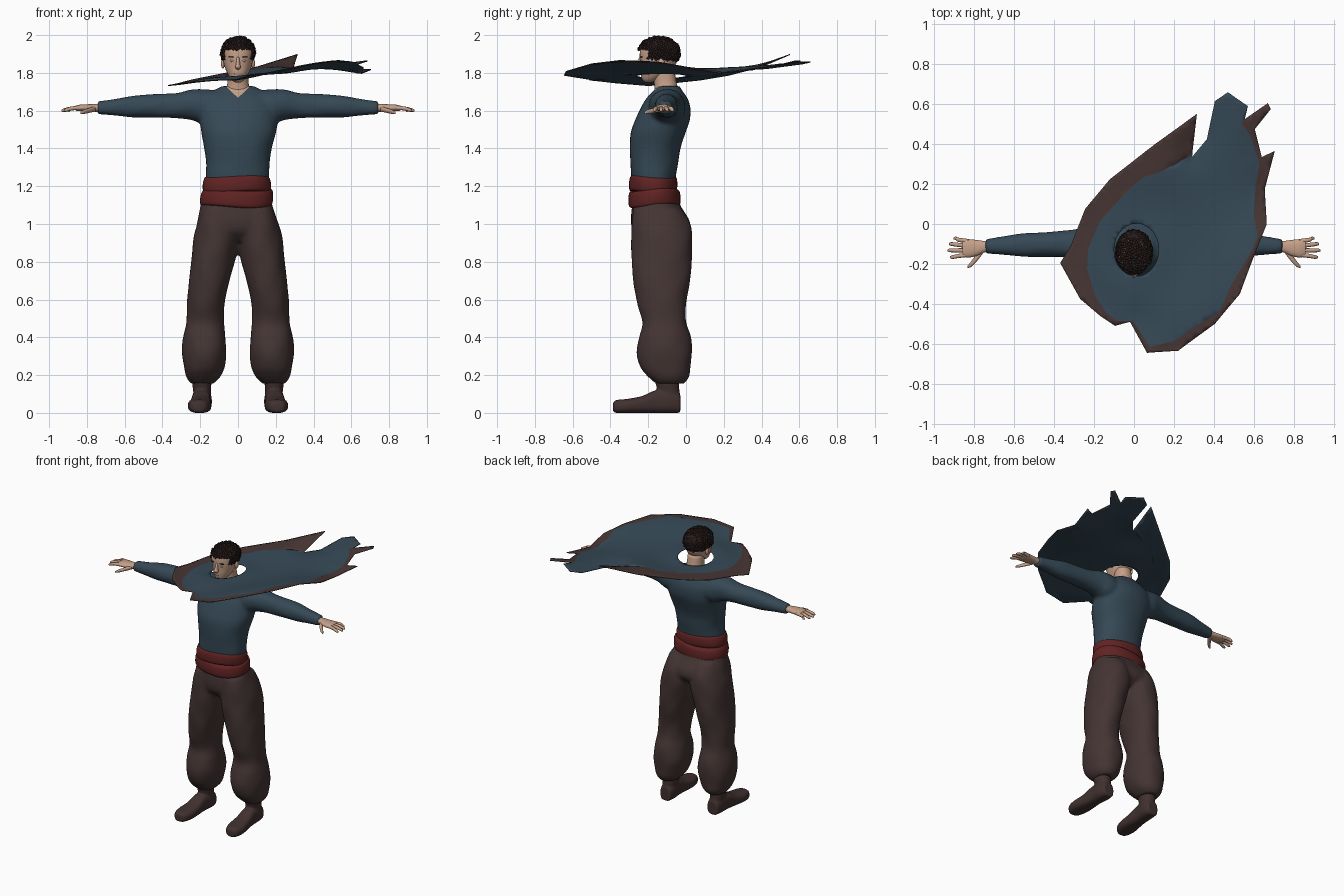
import bpy, bmesh, math, random
from mathutils import Vector, Matrix
from mathutils.geometry import delaunay_2d_cdt

if "Cube" in bpy.data.objects:
    bpy.data.objects.remove(bpy.data.objects["Cube"])

random.seed(4)


def material(name, r, g, b):
    m = bpy.data.materials.new(name)
    m.diffuse_color = (r, g, b, 1)
    m.use_nodes = True
    m.node_tree.nodes["Principled BSDF"].inputs["Base Color"].default_value = m.diffuse_color
    return m


SKIN = material("skin", 0.56, 0.35, 0.25)
HAIR = material("dark hair", 0.021, 0.012, 0.011)
BLUE = material("slate blue cloth", 0.036, 0.066, 0.092)
BROWN = material("brown trousers", 0.058, 0.035, 0.034)
TRIM = material("brown cape trim", 0.062, 0.036, 0.033)
RED = material("dark red sash", 0.12, 0.017, 0.017)
BOOT = material("boot leather", 0.052, 0.031, 0.029)
EYE = material("pale eye", 0.40, 0.42, 0.44)
LIP = material("lip", 0.42, 0.20, 0.16)

AXES = {'z': lambda t, u, v: (u, v, t), 'x': lambda t, u, v: (t, u, v), 'y': lambda t, u, v: (u, t, v)}


def loft(bm, rings, axis='z', s=1, n=32, steps=4, power=2.2, fold=0.0):
    """Smooth closed tube through rings (t, centre u, centre v, radius u, radius v)."""
    R = [rings[0]] + rings + [rings[-1]]
    dense = []
    for i in range(1, len(R) - 2):
        for k in range(steps):
            f = k / steps
            dense.append([0.5 * (2 * b + (c - a) * f + (2 * a - 5 * b + 4 * c - d) * f * f
                                 + (3 * b - a - 3 * c + d) * f ** 3)
                          for a, b, c, d in zip(*R[i - 1:i + 3])])
    dense.append(rings[-1])
    loops = []
    for t, cu, cv, ru, rv in dense:
        loop = []
        for j in range(n):
            a = 2 * math.pi * j / n
            c, d = math.cos(a), math.sin(a)
            w = 1 + fold * (math.sin(3 * a + 22 * t) + 0.6 * math.sin(5 * a - 31 * t))
            u = cu + w * ru * math.copysign(abs(c) ** (2 / power), c)
            v = cv + w * rv * math.copysign(abs(d) ** (2 / power), d)
            x, y, z = AXES[axis](t, u, v)
            loop.append(bm.verts.new((s * x, y, z)))
        loops.append(loop)
    for p, q in zip(loops, loops[1:]):
        for j in range(n):
            bm.faces.new((p[j], p[(j + 1) % n], q[(j + 1) % n], q[j]))
    bm.faces.new(loops[0])
    bm.faces.new(loops[-1])


def ball(bm, centre, radii, sub=2):
    m = Matrix.Translation(centre) @ Matrix.Diagonal((*radii, 1))
    bmesh.ops.create_icosphere(bm, subdivisions=sub, radius=1, matrix=m)


def finish(name, bm, mats, voxel=0, normals=True):
    if normals:
        bmesh.ops.recalc_face_normals(bm, faces=bm.faces[:])
    me = bpy.data.meshes.new(name)
    bm.to_mesh(me)
    bm.free()
    ob = bpy.data.objects.new(name, me)
    bpy.context.collection.objects.link(ob)
    for m in mats:
        me.materials.append(m)
    if voxel:  # fuse overlapping pieces into one skin
        bpy.context.view_layer.objects.active = ob
        r = ob.modifiers.new("fuse", 'REMESH')
        r.mode, r.voxel_size = 'VOXEL', voxel
        sm = ob.modifiers.new("soften", 'SMOOTH')
        sm.factor, sm.iterations = 0.5, 4
        for m in ("fuse", "soften"):
            bpy.ops.object.modifier_apply(modifier=m)
    ob.data.shade_smooth()
    return ob


# Boots
for s, side in ((-1, "right"), (1, "left")):
    bm = bmesh.new()
    loft(bm, [(-.387, .208, .03, .022, .022), (-.37, .207, .034, .045, .034), (-.31, .204, .037, .062, .037),
              (-.23, .198, .045, .056, .045), (-.16, .195, .06, .05, .06), (-.08, .19, .06, .052, .06),
              (-.03, .19, .05, .04, .05)], 'y', s, power=2.8)
    loft(bm, [(.03, .19, -.09, .045, .05), (.1, .19, -.09, .046, .055), (.17, .192, -.1, .052, .064),
              (.25, .192, -.1, .055, .066)], 'z', s)
    finish(side + "_boot", bm, [BOOT], 0.008)

# Baggy trousers
bm = bmesh.new()
for s in (-1, 1):
    loft(bm, [(.155, .19, -.085, .06, .075), (.19, .185, -.093, .09, .108), (.24, .18, -.108, .107, .132),
              (.32, .178, -.113, .118, .147), (.40, .178, -.113, .112, .138), (.48, .175, -.115, .1, .116),
              (.58, .17, -.128, .1, .13), (.70, .152, -.13, .107, .151), (.82, .13, -.128, .117, .16),
              (.92, .116, -.127, .119, .162), (1.0, .105, -.135, .11, .156), (1.08, .09, -.15, .1, .13)],
         'z', s, fold=0.014)
loft(bm, [(.91, 0, -.13, .16, .1), (.96, -.003, -.13, .215, .15), (1.02, -.004, -.137, .21, .155),
          (1.1, -.008, -.158, .19, .128), (1.17, -.008, -.165, .175, .12)])
finish("trousers", bm, [BROWN], 0.012)

# Sash wound twice round the waist
for name, z0, z1, cy, rx, ry, tilt in (("lower_sash", 1.095, 1.185, -.166, .189, .134, .012),
                                       ("upper_sash", 1.165, 1.25, -.174, .177, .124, -.01)):
    bm = bmesh.new()
    h = z1 - z0
    loft(bm, [(z0, -.008, cy, rx - .02, ry - .02), (z0 + .08 * h, -.008, cy, rx, ry),
              (z0 + .5 * h, -.007, cy, rx + .004, ry + .004), (z0 + .9 * h, -.005, cy, rx - .004, ry - .002),
              (z1, -.005, cy, rx - .02, ry - .02)], n=48, fold=0.006)
    for v in bm.verts:
        v.co.z += tilt * math.sin(9 * v.co.x + 8 * v.co.y)
    finish(name, bm, [RED])

# Shirt with sleeves
bm = bmesh.new()
loft(bm, [(1.18, -.004, -.172, .16, .11), (1.25, -.003, -.173, .168, .118), (1.32, 0, -.168, .168, .126),
          (1.40, 0, -.163, .179, .134), (1.48, .003, -.148, .197, .145), (1.55, .003, -.125, .207, .145),
          (1.62, 0, -.108, .205, .13), (1.67, 0, -.1, .18, .106), (1.70, 0, -.096, .14, .08),
          (1.73, 0, -.092, .085, .06)], fold=0.006)
for s in (-1, 1):
    loft(bm, [(.08, -.105, 1.62, .095, .085), (.18, -.1, 1.62, .097, .092), (.25, -.1, 1.632, .083, .08),
              (.33, -.1, 1.627, .068, .066), (.45, -.103, 1.625, .062, .062), (.55, -.105, 1.622, .059, .058),
              (.65, -.108, 1.618, .047, .044), (.745, -.112, 1.615, .036, .034)], 'x', s, fold=0.014)
shirt = finish("shirt", bm, [BLUE, SKIN], 0.011)

# Open neckline: cut along two slanted planes, skin above them
bm = bmesh.new()
bm.from_mesh(shirt.data)
cut, norms = Vector((0, -.21, 1.668)), [Vector((k, -.33, 1)) for k in (-.6, .6)]
for nrm in norms:
    bmesh.ops.bisect_plane(bm, geom=bm.verts[:] + bm.edges[:] + bm.faces[:], plane_co=cut, plane_no=nrm)
for f in bm.faces:
    f.smooth = True
    f.material_index = int(all((f.calc_center_median() - cut).dot(nrm) > 0 for nrm in norms))
bm.to_mesh(shirt.data)
bm.free()

# Hands
for s, side in ((-1, "right"), (1, "left")):
    bm = bmesh.new()
    loft(bm, [(.71, -.112, 1.615, .026, .022), (.75, -.114, 1.615, .029, .021), (.79, -.12, 1.615, .04, .019),
              (.83, -.122, 1.615, .046, .018), (.86, -.12, 1.613, .042, .013)], 'x', s, n=20)
    for y0, y1, tip in ((-.086, -.072, .905), (-.109, -.1, .928), (-.132, -.132, .935), (-.154, -.166, .922)):
        loft(bm, [(.83, y0, 1.614, .011, .011), (.88, (y0 + y1) / 2, 1.612, .0105, .0105),
                  (tip - .012, y1, 1.603, .009, .009), (tip, y1, 1.6, .004, .004)], 'x', s, n=12)
    loft(bm, [(.755, -.125, 1.61, .02, .015), (.785, -.165, 1.602, .019, .013), (.815, -.2, 1.594, .014, .011),
              (.835, -.216, 1.588, .005, .005)], 'x', s, n=12)
    finish(side + "_hand", bm, [SKIN])

# Head, neck, ears and nose
bm = bmesh.new()
loft(bm, [(1.75, 0, -.2, .016, .016), (1.765, 0, -.19, .036, .042), (1.80, 0, -.165, .058, .075),
          (1.84, 0, -.15, .073, .092), (1.88, 0, -.146, .08, .099), (1.92, 0, -.143, .082, .1),
          (1.95, 0, -.14, .075, .09), (1.975, 0, -.14, .05, .06)])
loft(bm, [(1.66, 0, -.1, .085, .07), (1.70, 0, -.1, .075, .066), (1.74, 0, -.108, .057, .06),
          (1.82, 0, -.12, .053, .058)])
loft(bm, [(1.885, 0, -.238, .007, .008), (1.845, 0, -.248, .011, .016), (1.83, 0, -.25, .015, .019),
          (1.818, 0, -.244, .008, .01)], n=16)
for s in (-1, 1):
    ball(bm, (s * .08, -.13, 1.85), (.01, .018, .028))
finish("head", bm, [SKIN])

# Face details
for name, mat, x, y, z, r in (("eyes", EYE, .031, -.234, 1.864, (.013, .007, .006)),
                              ("eyebrows", HAIR, .033, -.236, 1.884, (.02, .008, .004)),
                              ("lips", LIP, .007, -.232, 1.794, (.016, .008, .006))):
    bm = bmesh.new()
    for s in (-1, 1):
        ball(bm, (s * x, y, z), r)
    finish(name, bm, [mat])

# Curly hair: a skull cap covered in small curls
bm = bmesh.new()
ball(bm, (0, -.13, 1.922), (.084, .1, .062), 3)
for i in range(620):
    c = 1 - 1.75 * (i + .5) / 620
    a = i * 2.39996
    d = Vector((math.sin(a) * math.sqrt(1 - c * c), math.cos(a) * math.sqrt(1 - c * c), c))
    p = Vector((0, -.143, 1.907)) + Vector((d.x * .086, d.y * .108, d.z * .08))
    hairline = 1.925 if p.y < -.2 else 1.87 if p.y < -.11 else 1.83
    if p.z > hairline:
        p += d * random.uniform(-.004, .004)
        ball(bm, p, [random.uniform(.007, .012) for _ in range(3)], 1)
finish("curly_hair", bm, [HAIR])

# Cape: torn sheet with a head hole; outline as (x, y, height)
OUTLINE = [(.315, .55, 1.9), (.105, .40, 1.835), (-.12, .225, 1.79), (-.245, .075, 1.765), (-.32, -.115, 1.745),
           (-.37, -.195, 1.735), (-.27, -.375, 1.75), (-.17, -.46, 1.76), (-.095, -.51, 1.765),
           (-.02, -.49, 1.765), (.065, -.645, 1.79), (.22, -.635, 1.81), (.405, -.5, 1.85), (.53, -.35, 1.868),
           (.605, -.15, 1.86), (.665, 0, 1.83), (.655, .175, 1.8), (.705, .365, 1.82), (.64, .335, 1.82),
           (.605, .475, 1.84), (.685, .575, 1.865), (.67, .605, 1.865), (.555, .525, 1.85), (.57, .59, 1.86),
           (.47, .66, 1.86), (.405, .615, 1.85), (.365, .425, 1.825), (.29, .335, 1.82)]
CENTRE = [(.28, .34), (.13, .26), (.045, .235), (-.07, .125), (-.17, .015), (-.23, -.125), (-.235, -.225),
          (-.195, -.36), (-.135, -.45), (-.08, -.485), (-.005, -.485), (.08, -.615), (.205, -.585), (.33, -.5),
          (.43, -.435), (.49, -.3), (.58, -.15), (.62, -.065), (.6, .05), (.61, .2), (.63, .3), (.58, .45),
          (.54, .5), (.6, .62), (.47, .7), (.38, .62), (.35, .42)]


def inside(p, poly):
    hit = False
    for a, b in zip(poly, poly[1:] + poly[:1]):
        if (a[1] > p[1]) != (b[1] > p[1]) and p[0] < a[0] + (p[1] - a[1]) * (b[0] - a[0]) / (b[1] - a[1]):
            hit = not hit
    return hit


rim = []
for a, b in zip(OUTLINE, OUTLINE[1:] + OUTLINE[:1]):
    a, b = Vector(a), Vector(b)
    k = max(1, round((b - a).length / .035))
    rim += [tuple(a.lerp(b, i / k)) for i in range(k)]
hole = []
for i in range(28):
    a = 2 * math.pi * i / 28
    x, y = .012 + .112 * math.cos(a), -.13 + .132 * math.sin(a)
    hole.append((x, y, 1.785 + .12 * x))
pts, edges = [], []
for poly in (rim, hole, CENTRE):
    o, n = len(pts), len(poly)
    pts += [Vector(p[:2]) for p in poly]
    edges += [(o + i, o + (i + 1) % n) for i in range(n)]
for i in range(-12, 24):
    for j in range(-21, 22):
        p = Vector((i * .03 + .015 * (j % 2), j * .03))
        if inside(p, rim) and not inside(p, hole):
            pts.append(p)
verts, _, faces, *_ = delaunay_2d_cdt(pts, edges, [], 0, 1e-5)


def height(p):
    w = [(1 / (1e-9 + ((p[0] - q[0]) ** 2 + (p[1] - q[1]) ** 2) ** 1.5), q[2]) for q in rim + hole]
    return sum(a * b for a, b in w) / sum(a for a, _ in w)


bm = bmesh.new()
bv = [bm.verts.new((p.x, p.y, height(p))) for p in verts]
for f in faces:
    c = sum((verts[i] for i in f), Vector((0, 0))) / len(f)
    if inside(c, rim) and not inside(c, hole):
        face = bm.faces.new([bv[i] for i in f])
        face.material_index = int(inside(c, CENTRE))
        face.normal_update()
        if face.normal.z < 0:
            face.normal_flip()
bmesh.ops.delete(bm, geom=[v for v in bm.verts if not v.link_faces], context='VERTS')
cape = finish("cape", bm, [TRIM, BLUE, BLUE], normals=False)
sol = cape.modifiers.new("thickness", 'SOLIDIFY')
sol.thickness, sol.offset, sol.material_offset = .005, -1, 1  # lining is all blue
